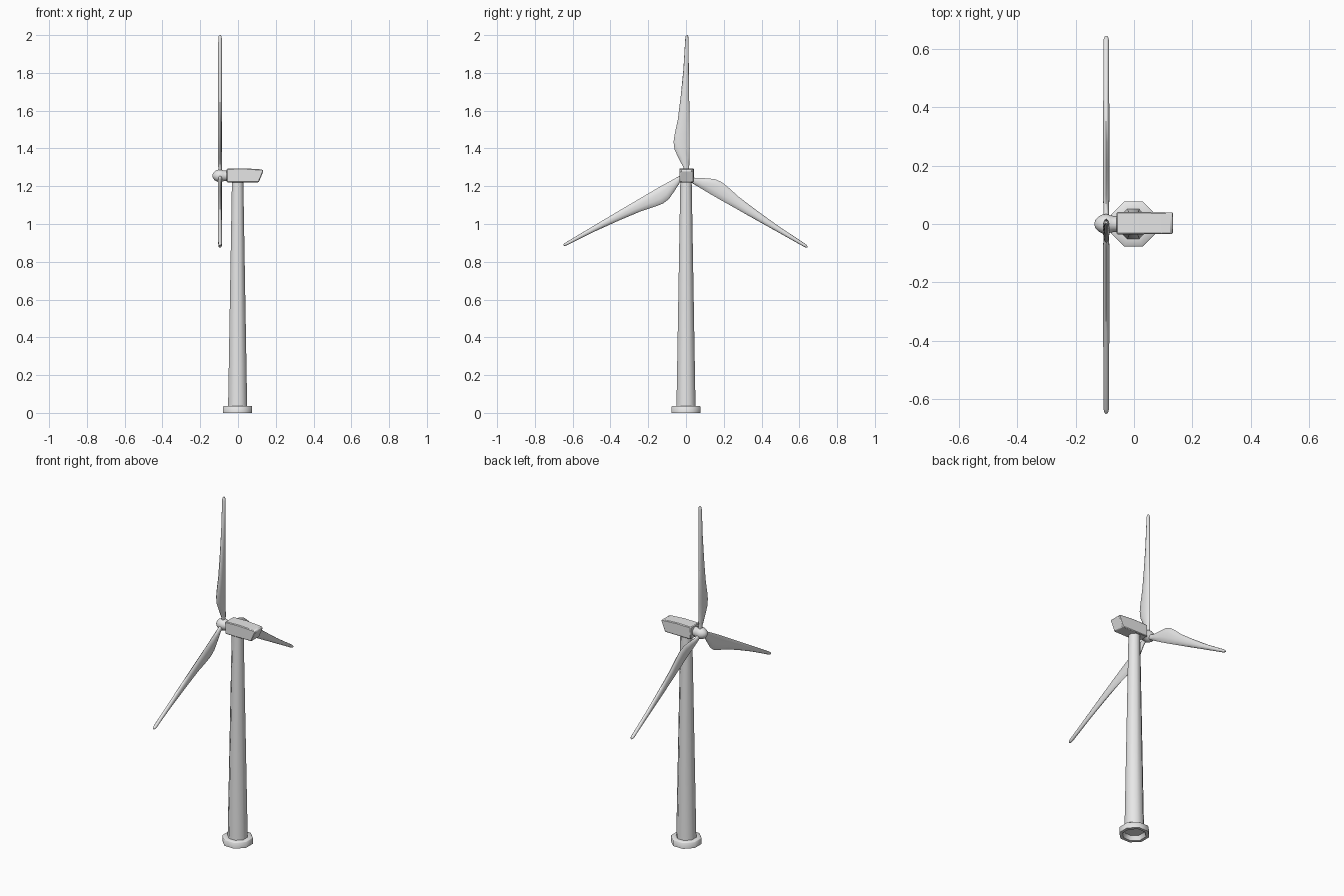
import bpy, bmesh, math
from mathutils import Matrix, Vector

if "Cube" in bpy.data.objects:
    bpy.data.objects.remove(bpy.data.objects["Cube"])

mat = bpy.data.materials.new("light grey paint")
mat.diffuse_color = (0.8, 0.8, 0.8, 1)
mat.use_nodes = True
mat.node_tree.nodes["Principled BSDF"].inputs["Base Color"].default_value = mat.diffuse_color
CX = -0.002                     # tower axis
HUB = Vector((-0.095, 0, 1.255))  # rotor centre


def finish(name, bm, angle):
    bmesh.ops.recalc_face_normals(bm, faces=bm.faces)
    me = bpy.data.meshes.new(name)
    bm.to_mesh(me)
    bm.free()
    me.materials.append(mat)
    ob = bpy.data.objects.new(name, me)
    bpy.context.collection.objects.link(ob)
    bpy.ops.object.select_all(action='DESELECT')
    ob.select_set(True)
    bpy.context.view_layer.objects.active = ob
    bpy.ops.object.shade_smooth_by_angle(angle=math.radians(angle))
    return ob


def loft(rings, cap_start=True, cap_end=True, closed=False):
    """Skin a list of rings of points."""
    bm = bmesh.new()
    vs = [[bm.verts.new(p) for p in r] for r in rings]
    n = len(vs[0])
    pairs = list(zip(vs, vs[1:])) + ([(vs[-1], vs[0])] if closed else [])
    for a, b in pairs:
        for i in range(n):
            j = (i + 1) % n
            bm.faces.new((a[i], a[j], b[j], b[i]))
    if cap_start and not closed:
        bm.faces.new(vs[0])
    if cap_end and not closed:
        bm.faces.new(vs[-1])
    return bm


def octagon(apothem, z):
    r = apothem / math.cos(math.pi / 8)
    return [(CX + r * math.cos((i + .5) * math.pi / 4),
             r * math.sin((i + .5) * math.pi / 4), z) for i in range(8)]


# Foundation ring, hollow underneath
finish("foundation_ring", loft([octagon(r, z) for r, z in (
    (0.060, 0.0), (0.077, 0.0), (0.077, 0.033), (0.074, 0.036),
    (0.045, 0.036), (0.050, 0.025))], closed=True), 50)

# Tapered tower
finish("tower", loft([octagon(r, z) for r, z in (
    (0.051, 0.025), (0.050, 0.06), (0.030, 1.235))]), 50)

# Nacelle: side profile extruded across, narrower to the rear
profile = [(-0.060, 1.221), (0.110, 1.221), (0.135, 1.281),
           (0.127, 1.289), (0.03, 1.295), (-0.060, 1.293)]
rings = [[(x, 0.003 + s * (0.0385 - 0.012 * max(x, 0)), z) for x, z in profile]
         for s in (-1, 1)]
nacelle = finish("nacelle", loft(rings), 30)
bev = nacelle.modifiers.new("soft_edges", 'BEVEL')
bev.width = 0.004
bev.segments = 1
bev.limit_method = 'ANGLE'

# Spinner nose and neck
rings = [[(x, r * math.cos(t * math.pi / 6), HUB.z + r * math.sin(t * math.pi / 6))
          for t in range(12)] for x, r in (
    (-0.135, 0.006), (-0.131, 0.015), (-0.122, 0.025), (-0.108, 0.032),
    (-0.094, 0.034), (-0.080, 0.030), (-0.070, 0.027), (-0.055, 0.027))]
finish("spinner", loft(rings), 50)

# Blade stations: distance from hub, swept edge, straight edge, half thickness
stations = [(0.015, -0.012, 0.015, 0.010), (0.045, -0.014, 0.017, 0.010),
            (0.095, -0.040, 0.018, 0.011), (0.140, -0.061, 0.019, 0.011),
            (0.180, -0.066, 0.019, 0.011), (0.220, -0.060, 0.019, 0.011),
            (0.300, -0.043, 0.018, 0.011), (0.420, -0.028, 0.017, 0.011),
            (0.560, -0.014, 0.015, 0.0105), (0.725, -0.004, 0.013, 0.010),
            (0.738, -0.002, 0.012, 0.008), (0.745, 0.002, 0.009, 0.004)]
for k in range(3):
    rings = []
    for d, y0, y1, t in stations:
        mid, half = (y0 + y1) / 2, (y1 - y0) / 2
        rings.append([(t * math.sin(a * math.pi / 5), mid + half * math.cos(a * math.pi / 5), d)
                      for a in range(10)])
    bm = loft(rings)
    bm.transform(Matrix.Translation(HUB) @ Matrix.Rotation(k * math.tau / 3, 4, 'X'))
    finish(f"blade_{k + 1}", bm, 60)
